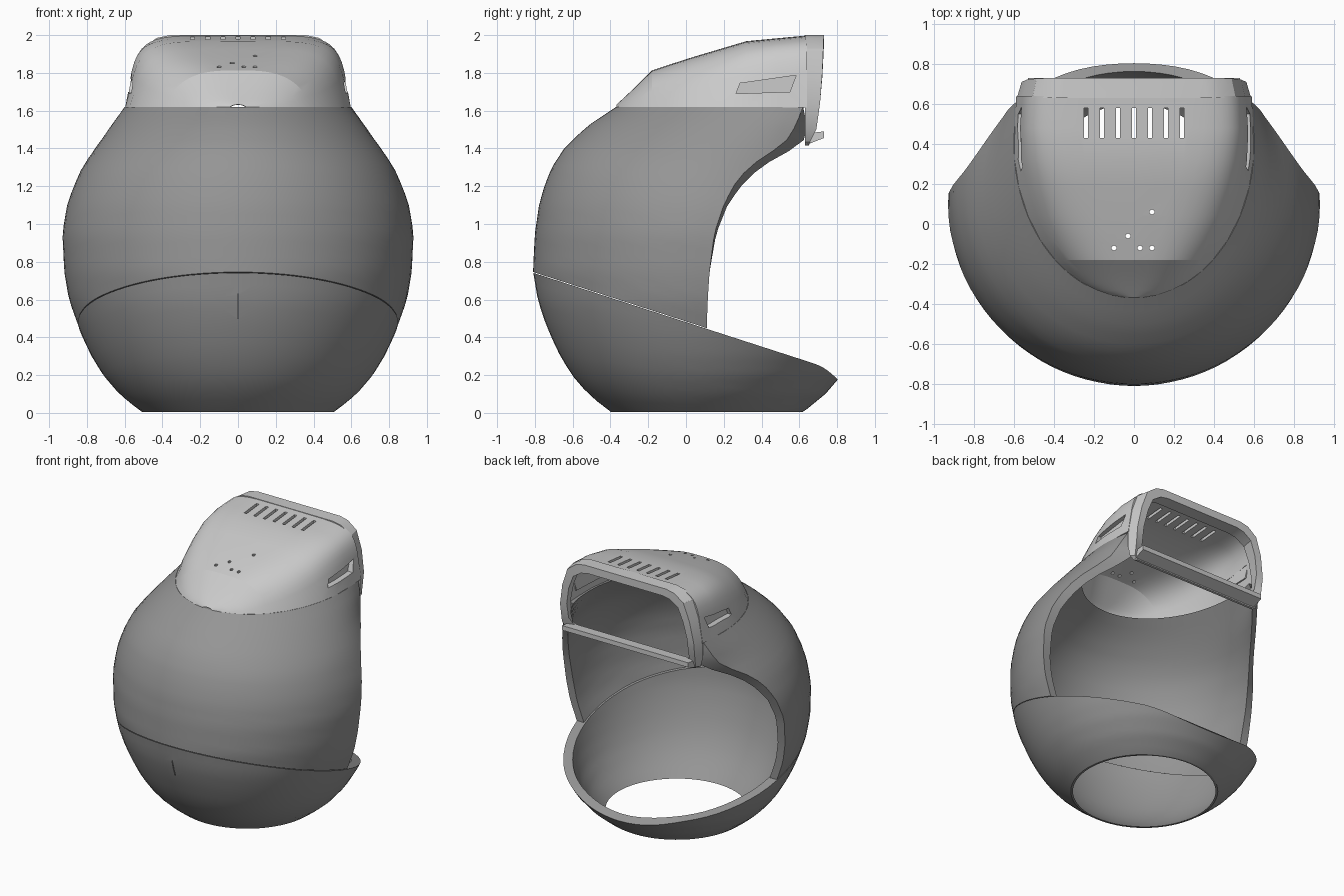
import bpy, bmesh, math
from mathutils import Matrix, Vector

if "Cube" in bpy.data.objects:
    bpy.data.objects.remove(bpy.data.objects["Cube"])

dark = bpy.data.materials.new("dark_grey")
dark.diffuse_color = (.3, .3, .3, 1)
dark.use_nodes = True
dark.node_tree.nodes["Principled BSDF"].inputs["Base Color"].default_value = dark.diffuse_color


def interp(table, x, col=1):
    """Linear lookup in a small table of rows sorted by their first value."""
    if x <= table[0][0]:
        return table[0][col]
    for a, b in zip(table, table[1:]):
        if x <= b[0]:
            return a[col] + (b[col] - a[col]) * (x - a[0]) / (b[0] - a[0])
    return table[-1][col]


def finish(bm, name, angle):
    bmesh.ops.remove_doubles(bm, verts=bm.verts, dist=1e-5)
    bmesh.ops.recalc_face_normals(bm, faces=bm.faces)
    mesh = bpy.data.meshes.new(name)
    bm.to_mesh(mesh)
    bm.free()
    ob = bpy.data.objects.new(name, mesh)
    bpy.context.collection.objects.link(ob)
    bpy.ops.object.select_all(action='DESELECT')
    ob.select_set(True)
    bpy.context.view_layer.objects.active = ob
    if angle:
        bpy.ops.object.shade_smooth_by_angle(angle=math.radians(angle))
    return ob


def shell(name, surface, nu, nv, closed=False, angle=30):
    """Thick shell from surface(u, v, inner): two grids bridged at their rims."""
    bm = bmesh.new()
    cols = nv if closed else nv + 1
    grids = [[[bm.verts.new(surface(i / nu, j / nv, inner)) for j in range(cols)]
              for i in range(nu + 1)] for inner in (False, True)]
    for g in grids:
        for i in range(nu):
            for j in range(nv):
                k = (j + 1) % cols
                bm.faces.new((g[i][j], g[i][k], g[i + 1][k], g[i + 1][j]))
    o, n = grids
    for i in (0, nu):
        for j in range(nv):
            k = (j + 1) % cols
            bm.faces.new((o[i][j], o[i][k], n[i][k], n[i][j]))
    if not closed:
        for j in (0, nv):
            for i in range(nu):
                bm.faces.new((o[i][j], o[i + 1][j], n[i + 1][j], n[i][j]))
    return finish(bm, name, angle)


def prism(bm, pts, offset):
    """Extrude a planar polygon along an offset vector."""
    a = [bm.verts.new(p) for p in pts]
    b = [bm.verts.new(Vector(p) + Vector(offset)) for p in pts]
    bm.faces.new(a)
    bm.faces.new(b)
    for i in range(len(a)):
        j = (i + 1) % len(a)
        bm.faces.new((a[i], a[j], b[j], b[i]))


def box(bm, x, y, z):
    prism(bm, [(x[0], y[0], z[0]), (x[1], y[0], z[0]),
               (x[1], y[1], z[0]), (x[0], y[1], z[0])], (0, 0, z[1] - z[0]))


def cut(ob, bm):
    cutter = finish(bm, "cutter", 0)
    cutter.hide_render = True
    mod = ob.modifiers.new("cut", 'BOOLEAN')
    mod.operation, mod.object, mod.solver = 'DIFFERENCE', cutter, 'EXACT'
    bpy.context.view_layer.objects.active = ob
    # keep the cut ahead of any smoothing modifier
    bpy.ops.object.modifier_move_to_index(modifier=mod.name, index=0)
    bpy.ops.object.modifier_apply(modifier=mod.name)
    bpy.data.objects.remove(cutter)


def seam(y):
    """Height of the tilted seam between bowl and wrap, dipping at the back tip."""
    return 0.742 - 0.323 * (y + 0.81) - 0.05 * max(0, (y - 0.68) / 0.13) ** 2


def solve_seam(y_of_z, lift=0.0):
    z = 0.5
    for _ in range(25):
        z = 0.5 * z + 0.5 * (seam(y_of_z(z)) + lift)
    return z


# Lower bowl: round profile (height, radius), open at the bottom
BOWL = [(0, .50), (.02, .53), (.1, .628), (.2, .714), (.3, .775),
        (.4, .823), (.5, .863), (.6, .895), (.75, .92)]


def bowl_surface(u, v, inner):
    a = 2 * math.pi * v
    t = 0.07 if inner else 0
    top = solve_seam(lambda z: 0.11 + (interp(BOWL, z) - t) * math.sin(a))
    z = 0.004 + u * (top - 0.004)
    if inner:
        t = 0.015 + 0.055 * u
    r = interp(BOWL, z) - t
    return (r * math.cos(a), 0.11 + r * math.sin(a), z)


bowl = shell("lower_bowl", bowl_surface, 12, 64, closed=True)
bowl.data.materials.append(dark)
slit = bmesh.new()
box(slit, (-.003, .003), (-.9, -.73), (.5, .63))
cut(bowl, slit)

# Middle wrap: height, half width, front y, centre y, back edge y, edge bevel
WRAP = [(.3, .78, -.665, .11, .11, 0), (.46, .845, -.745, .11, .11, 0),
        (.6, .895, -.785, .11, .115, 0), (.75, .92, -.81, .11, .125, 0),
        (.95, .93, -.80, .11, .16, .01), (1.1, .905, -.778, .11, .22, .02),
        (1.2, .87, -.75, .11, .29, .04), (1.3, .825, -.71, .12, .39, .06),
        (1.4, .757, -.645, .16, .57, .09), (1.45, .72, -.595, .2, .63, .09),
        (1.52, .672, -.52, .28, .64, .06), (1.62, .60, -.37, .4, .62, 0)]


def wrap_point(z, v, inner):
    w, front, centre, back, bevel = (interp(WRAP, z, c) for c in range(1, 6))
    t = 0.06 if inner else 0
    depth = centre - front - t
    edge = back if inner else back - bevel
    end = math.asin(max(-1, min(.95, (edge - centre) / depth)))
    a = end - v * (math.pi + 2 * end)
    return ((w - t) * math.cos(a), centre + depth * math.sin(a), z)


def wrap_surface(u, v, inner):
    low = solve_seam(lambda z: wrap_point(z, v, inner)[1], 0.004)
    return wrap_point(low + u * (1.62 - low), v, inner)


shell("middle_wrap", wrap_surface, 20, 48).data.materials.append(dark)

# Top hood: tapered arches lofted from the sloping nose to the back opening
ROOF = [(-.37, .012), (-.27, .105), (-.18, .195), (0, .255), (.32, .35), (.64, .38)]
STATIONS = [-.368, -.355, -.33, -.29, -.24, -.18, -.08, .04, .18, .32, .48, .64]


def hood_surface(u, v, inner):
    y = STATIONS[round(u * (len(STATIONS) - 1))]
    f = min(1, (y + .37) / .85)
    n = 2.4 + 3.6 * f
    w = .6 * math.sqrt(1 - ((.4 - y) / .77) ** 2) if y < .4 else .6 - .05 * (y - .4)
    h = interp(ROOF, y)
    if inner:
        w, h, y = w * .93, h * .9, y + .035 * (1 - u)
    a = math.pi * v
    c, s = math.cos(a), max(0, math.sin(a))
    rise = s ** (2 / n)
    x = w * abs(c) ** (2 / n) * (1 - (.3 - .2 * f) * rise)
    return (math.copysign(x, c), y, 1.618 + h * rise)


hood = shell("top_hood", hood_surface, len(STATIONS) - 1, 22, angle=12)
WINDOW = [(.265, 1.69), (.286, 1.745), (.583, 1.787), (.55, 1.70)]
holes = bmesh.new()
for i in range(-3, 4):                                   # roof vents
    box(holes, (i * .08 - .011, i * .08 + .011), (.43, .58), (1.8, 2.1))
for x in (-.75, .45):                                    # side windows
    prism(holes, [(x, y, z) for y, z in WINDOW], (.3, 0, 0))
for x, y in [(.09, .06), (-.03, -.06), (-.1, -.12), (.03, -.12), (.09, -.12)]:
    bmesh.ops.create_cone(holes, cap_ends=True, segments=10, radius1=.012, radius2=.012,
                          depth=.4, matrix=Matrix.Translation((x, y, 1.85)))
cut(hood, holes)

# Recessed panels behind the side windows
panels = bmesh.new()
for x in (-.535, .525):
    prism(panels, [(x, .42 + (y - .42) * 1.1, 1.735 + (z - 1.735) * 1.2) for y, z in WINDOW],
          (.01, 0, 0))
finish(panels, "window_panels", 0)

# Back frame: rounded trapezoid ring around the rear opening
HALF = [(.36, 2.0), (.43, 1.985), (.508, 1.93), (.556, 1.80), (.585, 1.64),
        (.582, 1.50), (.565, 1.435), (.53, 1.415)]
RING = HALF + [(-x, z) for x, z in reversed(HALF)]
BACK = [(1.42, .65), (1.5, .69), (1.7, .718), (2.0, .73)]


def frame_surface(u, v, inner):
    x, z = RING[round(v * len(RING)) % len(RING)]
    y = .63 + u * (interp(BACK, z) - .63)
    if inner:
        x, z = x * .9, 1.71 + (z - 1.71) * .8
    return (x * (1 - .04 * u), y, z)


shell("back_frame", frame_surface, 1, len(RING), closed=True)

# Ledge along the bottom of the frame
ledge = bmesh.new()
prism(ledge, [(-.53, .64, 1.42), (-.53, .73, 1.455), (-.53, .73, 1.49), (-.53, .64, 1.48)],
      (1.06, 0, 0))
finish(ledge, "frame_ledge", 0)
